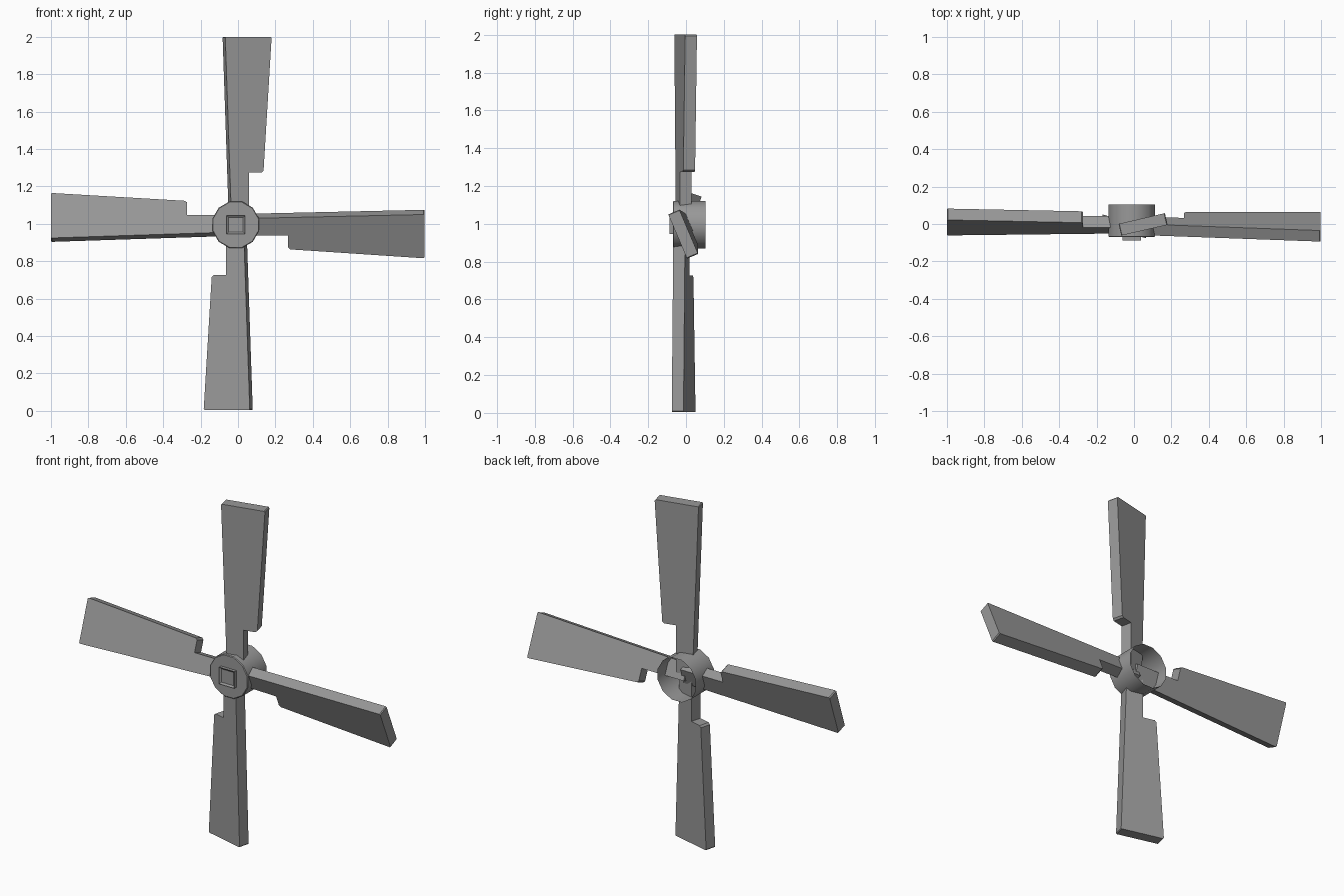
import bpy, bmesh
from math import radians
from mathutils import Matrix, Vector

if "Cube" in bpy.data.objects:
    bpy.data.objects.remove(bpy.data.objects["Cube"])

CX, CZ = -0.012, 0.995          # hub axis

grey = bpy.data.materials.new("dark_grey")
grey.diffuse_color = (0.316, 0.316, 0.316, 1)
grey.use_nodes = True
grey.node_tree.nodes["Principled BSDF"].inputs["Base Color"].default_value = grey.diffuse_color


def finish(bm, name, smooth=False):
    bmesh.ops.recalc_face_normals(bm, faces=bm.faces)
    me = bpy.data.meshes.new(name)
    bm.to_mesh(me)
    bm.free()
    me.materials.append(grey)
    ob = bpy.data.objects.new(name, me)
    bpy.context.collection.objects.link(ob)
    if smooth:
        bpy.context.view_layer.objects.active = ob
        ob.select_set(True)
        bpy.ops.object.shade_smooth_by_angle(angle=radians(40))
        ob.select_set(False)
    return ob


def blade(name, turn, length, pitch, origin, root_shift=0.0, thick=0.064):
    # notched outline: (width, radius), pointing up, then extruded in depth
    L = length
    outline = [(-0.038, 0.0), (-0.073, L - 0.005), (-0.069, L), (0.176, L),
               (0.181, L - 0.006), (0.137, 0.29), (0.127, 0.28),
               (0.058, 0.28), (0.058, 0.0)]
    bm = bmesh.new()
    face = bm.faces.new([bm.verts.new((u, -thick / 2, r)) for u, r in outline])
    ext = bmesh.ops.extrude_face_region(bm, geom=[face])
    verts = [v for v in ext["geom"] if isinstance(v, bmesh.types.BMVert)]
    bmesh.ops.translate(bm, verts=verts, vec=(0, thick, 0))
    for v in bm.verts:          # lean the root back
        v.co.y += root_shift * (1 - v.co.z / L)
    m = (Matrix.Translation(origin)
         @ Matrix.Rotation(radians(turn), 4, 'Y')
         @ Matrix.Rotation(radians(pitch), 4, 'Z'))
    bmesh.ops.transform(bm, matrix=m, verts=bm.verts)
    return finish(bm, name)


# Four pitched blades
for args in [("blade_top", 0, 1.005, 13, (-0.004, -0.014, 0.995)),
             ("blade_right", 90, 1.01, 23, (-0.012, -0.036, 0.995), 0.025),
             ("blade_bottom", 180, 1.002, 14.5, (0.0, -0.026, 1.006)),
             ("blade_left", 270, 1.008, 19, (0.008, -0.007, 0.983))]:
    blade(*args)

# Hub: cup closed at the front, open at the back
bm = bmesh.new()
m = Matrix.Translation((CX, 0.017, CZ)) @ Matrix.Rotation(radians(90), 4, 'X')
bmesh.ops.create_cone(bm, segments=12, radius1=0.129, radius2=0.129,
                      depth=0.174, cap_ends=True,
                      matrix=m @ Matrix.Rotation(radians(15), 4, 'Z'))
back = [f for f in bm.faces if f.calc_center_median().y > 0.09]
bmesh.ops.delete(bm, geom=back, context='FACES_ONLY')
front = [e for e in bm.edges if all(v.co.y < -0.06 for v in e.verts)]
bmesh.ops.bevel(bm, geom=front, offset=0.004, segments=1, affect='EDGES')
finish(bm, "hub", True)

# Square shaft end with a recessed centre
bm = bmesh.new()
bmesh.ops.create_cube(bm, size=1, matrix=Matrix.Translation((CX, -0.07, CZ))
                      @ Matrix.Diagonal((0.1, 0.036, 0.1, 1)))
face = min(bm.faces, key=lambda f: f.calc_center_median().y)
bmesh.ops.inset_region(bm, faces=[face], thickness=0.015)
bmesh.ops.translate(bm, verts=face.verts, vec=Vector((0, 0.008, 0)))
finish(bm, "shaft_end")
